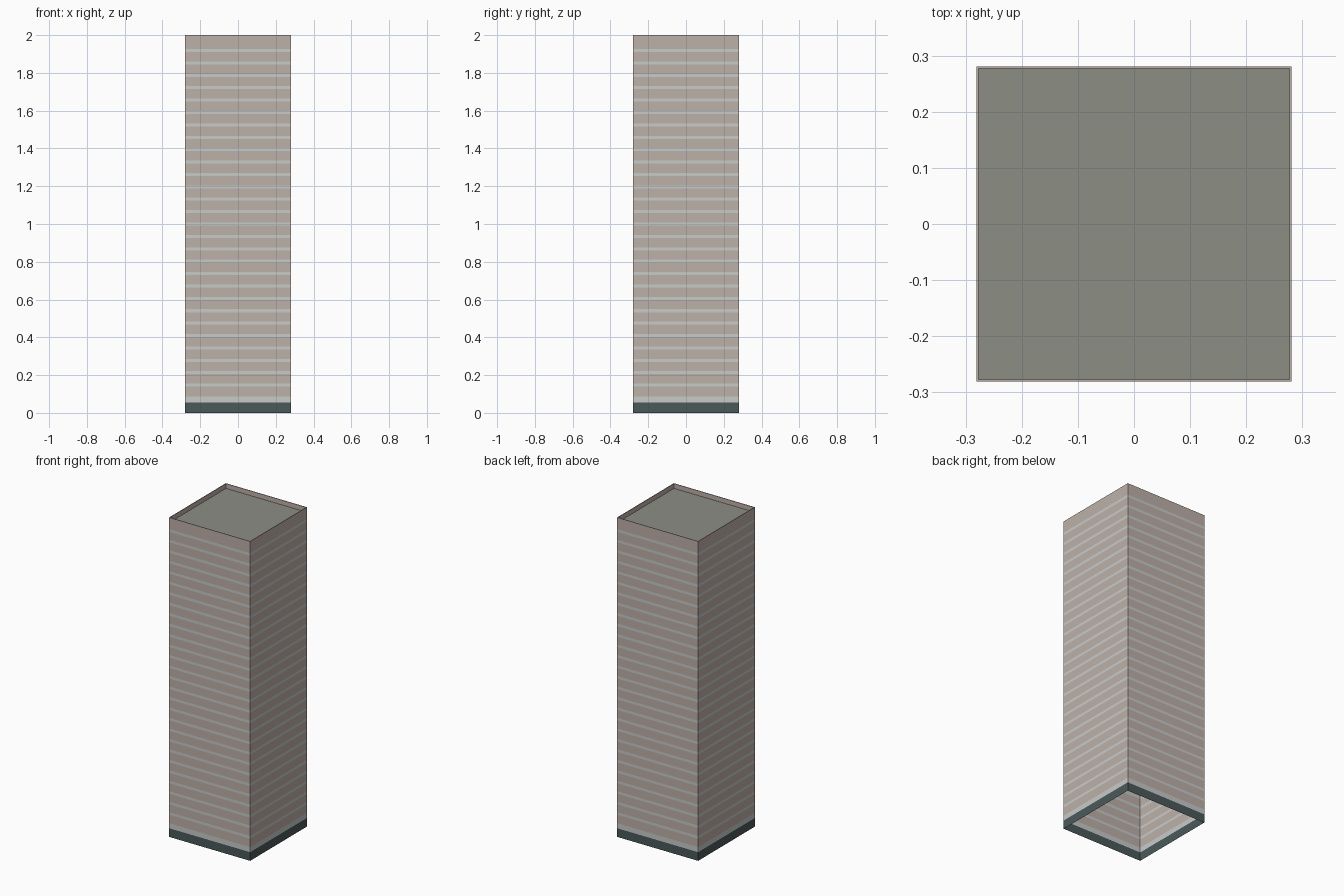
import bpy
import bmesh

if "Cube" in bpy.data.objects:
    bpy.data.objects.remove(bpy.data.objects["Cube"])

H = 0.281          # half width of the tower
BASE = 0.054       # top of the dark plinth
FLOOR = 0.0656     # floor to floor height
FIRST = 0.0835     # top of the ground floor window band, before half a strip
STRIP = 0.016      # height of a window strip
ROOF = 1.97
LIP = 0.004        # parapet thickness


def material(name, rgb):
    m = bpy.data.materials.new(name)
    lin = [((c / 255 + 0.055) / 1.055) ** 2.4 for c in rgb]
    m.diffuse_color = (*lin, 1)
    m.use_nodes = True
    m.node_tree.nodes["Principled BSDF"].inputs["Base Color"].default_value = m.diffuse_color
    return m


wall = material("pink_stone", (190, 177, 170))
glass = material("pale_window", (200, 203, 201))
dark = material("dark_plinth", (75, 89, 89))
grey = material("grey_roof", (140, 141, 132))


def shell(name, rings, mats, capped=False):
    """Stack square rings (half width, z); mats gives one slot per band."""
    bm = bmesh.new()
    loops = [[bm.verts.new((x * h, y * h, z))
              for x, y in ((-1, -1), (1, -1), (1, 1), (-1, 1))] for h, z in rings]
    for lo, hi, slot in zip(loops, loops[1:], mats):
        for i in range(4):
            j = (i + 1) % 4
            bm.faces.new((lo[i], lo[j], hi[j], hi[i])).material_index = slot
    if capped:
        bm.faces.new(loops[-1])
    me = bpy.data.meshes.new(name)
    bm.to_mesh(me)
    bm.free()
    ob = bpy.data.objects.new(name, me)
    bpy.context.collection.objects.link(ob)
    return ob


# Plinth: open band around the foot
plinth = shell("plinth", [(H, 0), (H, BASE)], [0])
plinth.data.materials.append(dark)

# Facade: tall ground floor window band, then thin strips on every floor,
# ending in the parapet rim and its inner face
rings, slots = [(H, BASE), (H, FIRST + 0.002)], [1]
for i in range(1, 29):
    mid = FIRST - 0.002 + i * FLOOR
    rings += [(H, mid - STRIP / 2), (H, mid + STRIP / 2)]
    slots += [0, 1]
rings += [(H, 2.0), (H - LIP, 2.0), (H - LIP, ROOF)]
slots += [0, 0, 0]
facade = shell("facade", rings, slots)
facade.data.materials.append(wall)
facade.data.materials.append(glass)

# Flat roof set just below the parapet
roof = shell("roof", [(H - LIP, ROOF)], [], capped=True)
roof.data.materials.append(grey)
